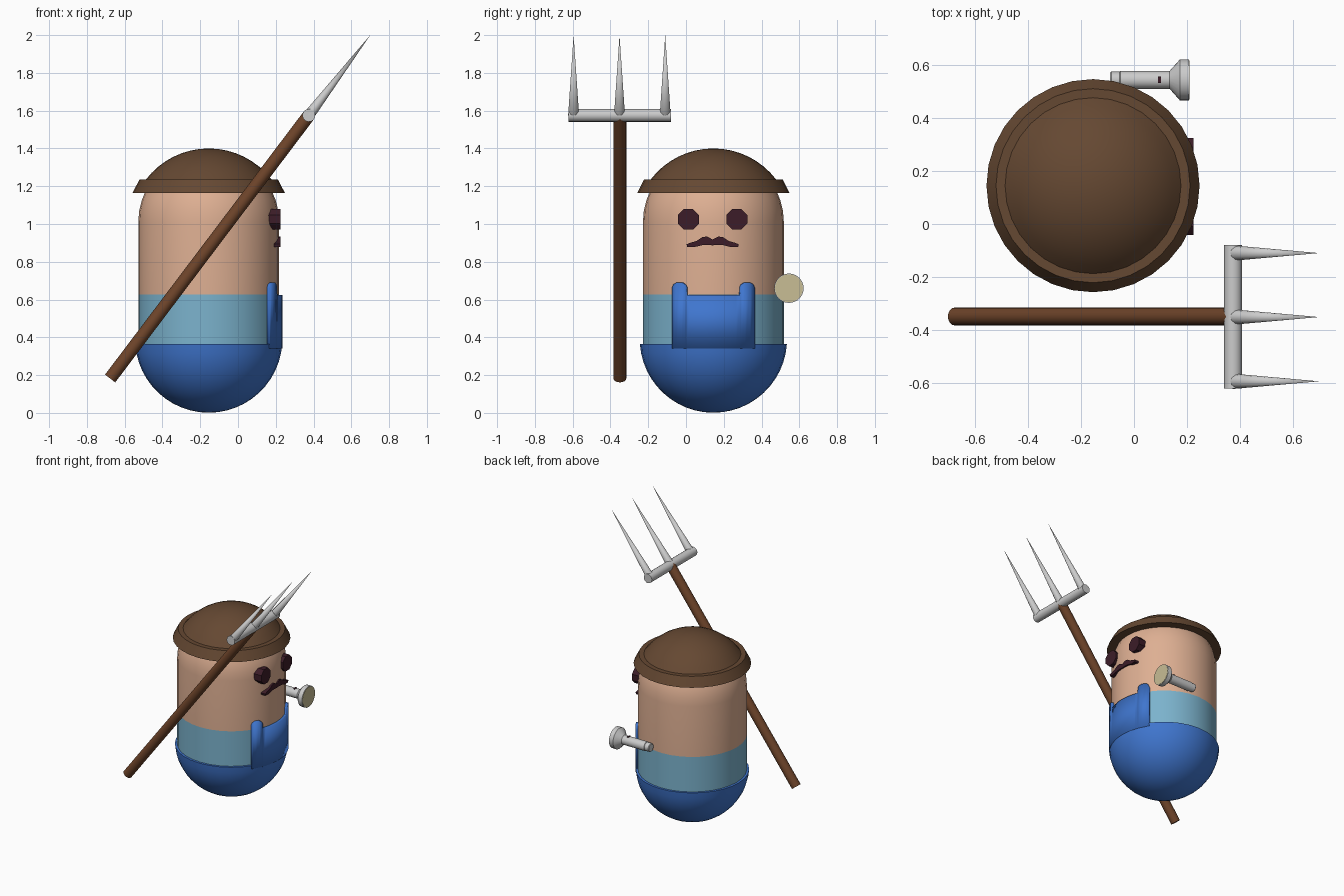
import bpy, bmesh, math
from mathutils import Vector

if "Cube" in bpy.data.objects:
    bpy.data.objects.remove(bpy.data.objects["Cube"])

CX, CY = -0.155, 0.145   # axis of the body
BODY_R, SUIT_R = 0.373, 0.39


def colour(name, rgb):
    m = bpy.data.materials.new(name)
    m.diffuse_color = (*rgb, 1)
    m.use_nodes = True
    m.node_tree.nodes["Principled BSDF"].inputs["Base Color"].default_value = m.diffuse_color
    return m


skin = colour("skin", (0.73, 0.43, 0.29))
light_blue = colour("light_blue", (0.20, 0.45, 0.61))
blue = colour("blue", (0.05, 0.18, 0.62))
brown = colour("brown", (0.13, 0.065, 0.032))
wood = colour("wood", (0.156, 0.058, 0.023))
dark = colour("dark", (0.045, 0.012, 0.021))
cream = colour("cream", (0.58, 0.51, 0.30))


def finish(bm, name, mat=None, angle=35):
    bmesh.ops.remove_doubles(bm, verts=bm.verts, dist=1e-5)
    bmesh.ops.recalc_face_normals(bm, faces=bm.faces)
    me = bpy.data.meshes.new(name)
    bm.to_mesh(me)
    bm.free()
    ob = bpy.data.objects.new(name, me)
    bpy.context.collection.objects.link(ob)
    if mat:
        me.materials.append(mat)
    bpy.ops.object.select_all(action='DESELECT')
    ob.select_set(True)
    bpy.context.view_layer.objects.active = ob
    bpy.ops.object.shade_smooth_by_angle(angle=math.radians(angle))
    return ob


def lathe(name, profile, mat=None, base=(CX, CY, 0), axis=(0, 0, 1), sides=32, phase=0.0, angle=35):
    """Spin (radius, distance) points about an axis; ends are capped."""
    rot = Vector((0, 0, 1)).rotation_difference(Vector(axis))
    bm = bmesh.new()
    rings = []
    for r, t in profile:
        ring = []
        for i in range(1 if r < 1e-6 else sides):
            a = 2 * math.pi * i / sides + phase
            ring.append(bm.verts.new(Vector(base) + rot @ Vector((r * math.cos(a), r * math.sin(a), t))))
        rings.append(ring)
    for a, b in zip(rings, rings[1:]):
        for i in range(sides):
            quad = [a[i % len(a)], a[(i + 1) % len(a)], b[(i + 1) % len(b)], b[i % len(b)]]
            bm.faces.new(list(dict.fromkeys(quad)))
    for ring in (rings[0], rings[-1]):
        if len(ring) > 2:
            bm.faces.new(ring)
    return finish(bm, name, mat, angle)


def arc(radius, centre, a0, a1, n=10):
    angles = [math.radians(a0 + (a1 - a0) * i / n) for i in range(n + 1)]
    return [(max(0, radius * math.cos(a)), centre + radius * math.sin(a)) for a in angles]


def block(name, outline, x0, x1, mat):
    """Extrude a y-z outline along x."""
    bm = bmesh.new()
    face = bm.faces.new([bm.verts.new((x0, y, z)) for y, z in outline])
    ext = bmesh.ops.extrude_face_region(bm, geom=[face])
    verts = [v for v in ext["geom"] if isinstance(v, bmesh.types.BMVert)]
    bmesh.ops.translate(bm, verts=verts, vec=(x1 - x0, 0, 0))
    return finish(bm, name, mat)


# Head and shirt
lathe("head", [(BODY_R, 0.628)] + arc(BODY_R, 1.01, 0, 90), skin)
lathe("shirt", [(BODY_R, 0.34), (BODY_R, 0.628)], light_blue)

# Hat: sloped brim with flat top, then a dome
lathe("hat_brim", [(0.34, 1.165), (0.403, 1.165), (0.367, 1.235), (0.32, 1.235)], brown)
dome_r = 0.418
start = math.degrees(math.acos(0.333 / dome_r))
lathe("hat_dome", arc(dome_r, 1.4 - dome_r, start, 90, 8), brown)

# Overalls: round seat with a rim
lathe("overalls_seat", arc(SUIT_R, 0.391, -90, -4, 12) + [(BODY_R - 0.005, 0.364)], blue)

# Overalls bib: curved sheet whose top edge rises into two rounded strap ends
half = [(0.0, 0.625), (0.04, 0.625), (0.08, 0.625), (0.12, 0.625), (0.143, 0.625), (0.144, 0.665),
        (0.152, 0.68), (0.168, 0.69), (0.195, 0.69), (0.212, 0.68), (0.22, 0.66)]
edge = [(-o, z) for o, z in half[:0:-1]] + half
bm = bmesh.new()
columns = []
for o, top in edge:
    x = CX + math.sqrt(SUIT_R ** 2 - o * o)
    columns.append([bm.verts.new((x, CY + o, z)) for z in (0.34, top)])
for a, b in zip(columns, columns[1:]):
    bm.faces.new((a[0], b[0], b[1], a[1]))
bib = finish(bm, "overalls_bib", blue)
solid = bib.modifiers.new("thickness", 'SOLIDIFY')
solid.thickness = 0.022
solid.offset = -1 if bib.data.polygons[0].normal.x > 0 else 1

# Face
for side, s in (("right", -1), ("left", 1)):
    lathe(side + "_eye", [(0.06, 0), (0.06, 0.105)], dark, base=(0.12, CY - 0.004 + s * 0.128, 1.025),
          axis=(1, 0, 0), sides=8, phase=math.pi / 8)
tash = [(0.0, 0.918), (0.03, 0.934), (0.055, 0.93), (0.085, 0.91), (0.12, 0.9), (0.138, 0.893),
        (0.135, 0.878), (0.1, 0.877), (0.055, 0.888), (0.02, 0.889), (0.0, 0.887)]
outline = tash + [(-o, z) for o, z in tash[-2:0:-1]]
block("moustache", [(CY - 0.004 + o, z) for o, z in outline], 0.15, 0.226, dark)

# Pitchfork: handle, crossbar and three tines
foot, joint, FY = Vector((-0.677, -0.35, 0.182)), Vector((0.375, -0.35, 1.575)), -0.35
way = joint - foot
lathe("fork_handle", [(0.034, 0), (0.034, way.length)], wood, base=foot, axis=way, sides=16)
lathe("fork_crossbar", [(0.034, 0), (0.034, 0.543)], base=(0.375, -0.623, 1.575), axis=(0, 1, 0), sides=16)
tip = Vector((0.70, FY, 2.0))
for name, y in (("near", -0.595), ("middle", -0.352), ("far", -0.11)):
    lathe(name + "_tine", [(0.029, 0.0), (0, (tip - joint).length)], base=(0.375, y, 1.575),
          axis=tip - joint, sides=12, angle=50)

# Torch held at the side
torch = (-0.09, 0.545, 0.66)
lathe("torch_body", [(0.028, 0), (0.031, 0.004), (0.031, 0.036), (0.034, 0.038), (0.034, 0.225),
                     (0.078, 0.264), (0.078, 0.298)], base=torch, axis=(1, 0, 0), sides=24)
lathe("torch_lens", [(0.074, 0.29), (0.074, 0.3)], cream, base=torch, axis=(1, 0, 0), sides=24)
block("torch_switch", [(0.533, 0.685), (0.557, 0.685), (0.557, 0.698), (0.533, 0.698)], 0.09, 0.102, dark)
